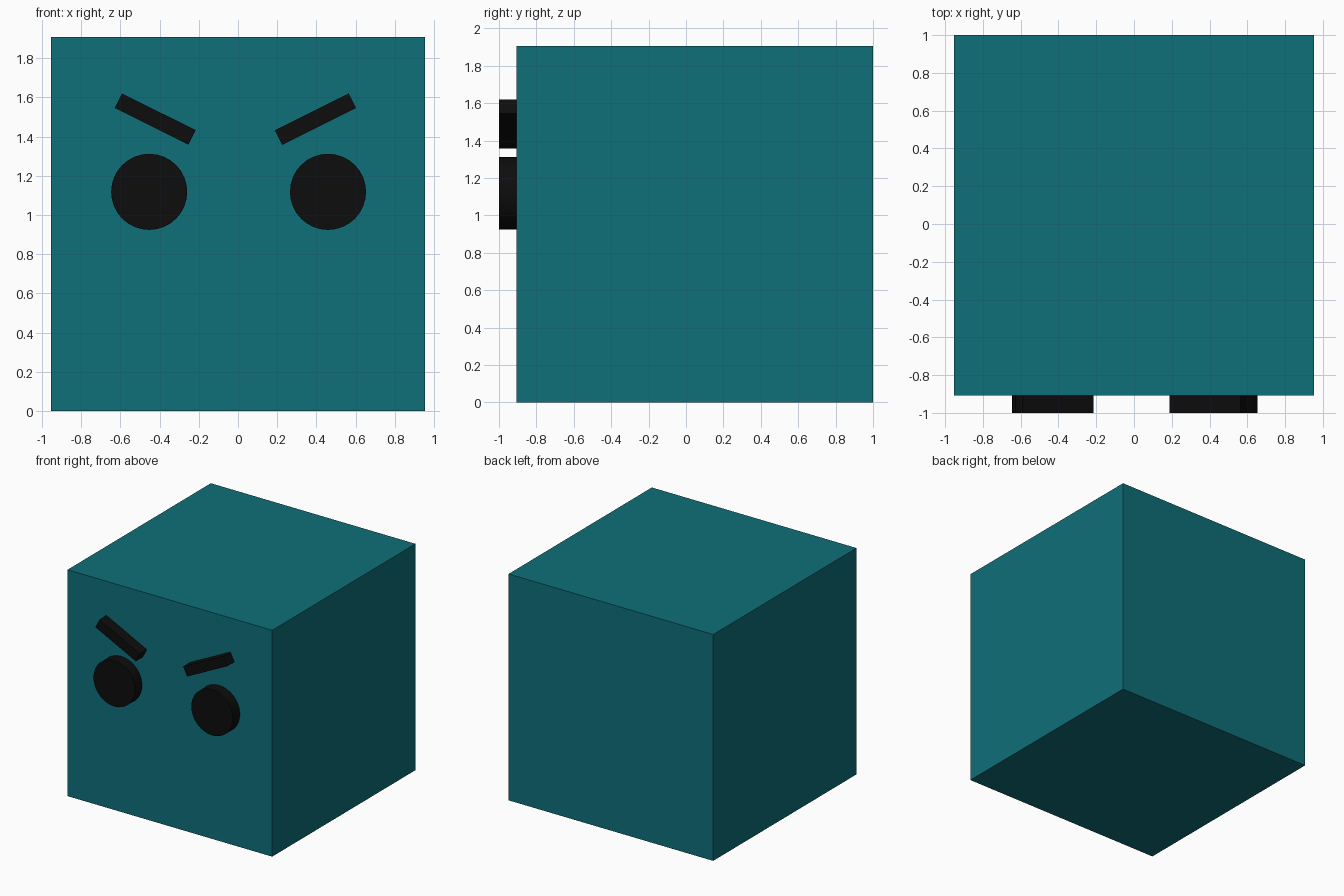
import bpy
from math import radians, pi

if "Cube" in bpy.data.objects:
    bpy.data.objects.remove(bpy.data.objects["Cube"])

SIZE = 1.907          # edge of the cube
FRONT = 1 - SIZE      # y of the front face
TIP = -1.0            # y of the raised face parts
SINK = 0.01           # overlap into the cube


def material(name, colour):
    m = bpy.data.materials.new(name)
    m.diffuse_color = (*colour, 1)
    m.use_nodes = True
    m.node_tree.nodes["Principled BSDF"].inputs["Base Color"].default_value = m.diffuse_color
    return m


teal = material("teal", (0.0045, 0.156, 0.191))
black = material("black", (0.004, 0.004, 0.004))


def finish(name, mat):
    ob = bpy.context.object
    ob.name = name
    ob.data.materials.append(mat)
    return ob


depth = FRONT + SINK - TIP
mid_y = TIP + depth / 2

# Cube body
bpy.ops.mesh.primitive_cube_add(size=1, location=(0, 1 - SIZE / 2, SIZE / 2))
bpy.context.object.scale = (SIZE, SIZE, SIZE)
finish("body", teal)

# Eyes and slanted brows
for side, eye_x, brow_x, tilt in (("left", -0.453, -0.422, 26.5),
                                  ("right", 0.459, 0.395, -26.5)):
    bpy.ops.mesh.primitive_cylinder_add(
        vertices=32, radius=0.194, depth=depth,
        location=(eye_x, mid_y, 1.118), rotation=(pi / 2, 0, 0))
    finish(side + "_eye", black)
    bpy.ops.object.shade_smooth_by_angle()

    bpy.ops.mesh.primitive_cube_add(
        size=1, location=(brow_x, mid_y, 1.489), rotation=(0, radians(tilt), 0))
    bpy.context.object.scale = (0.42, depth, 0.083)
    finish(side + "_brow", black)
